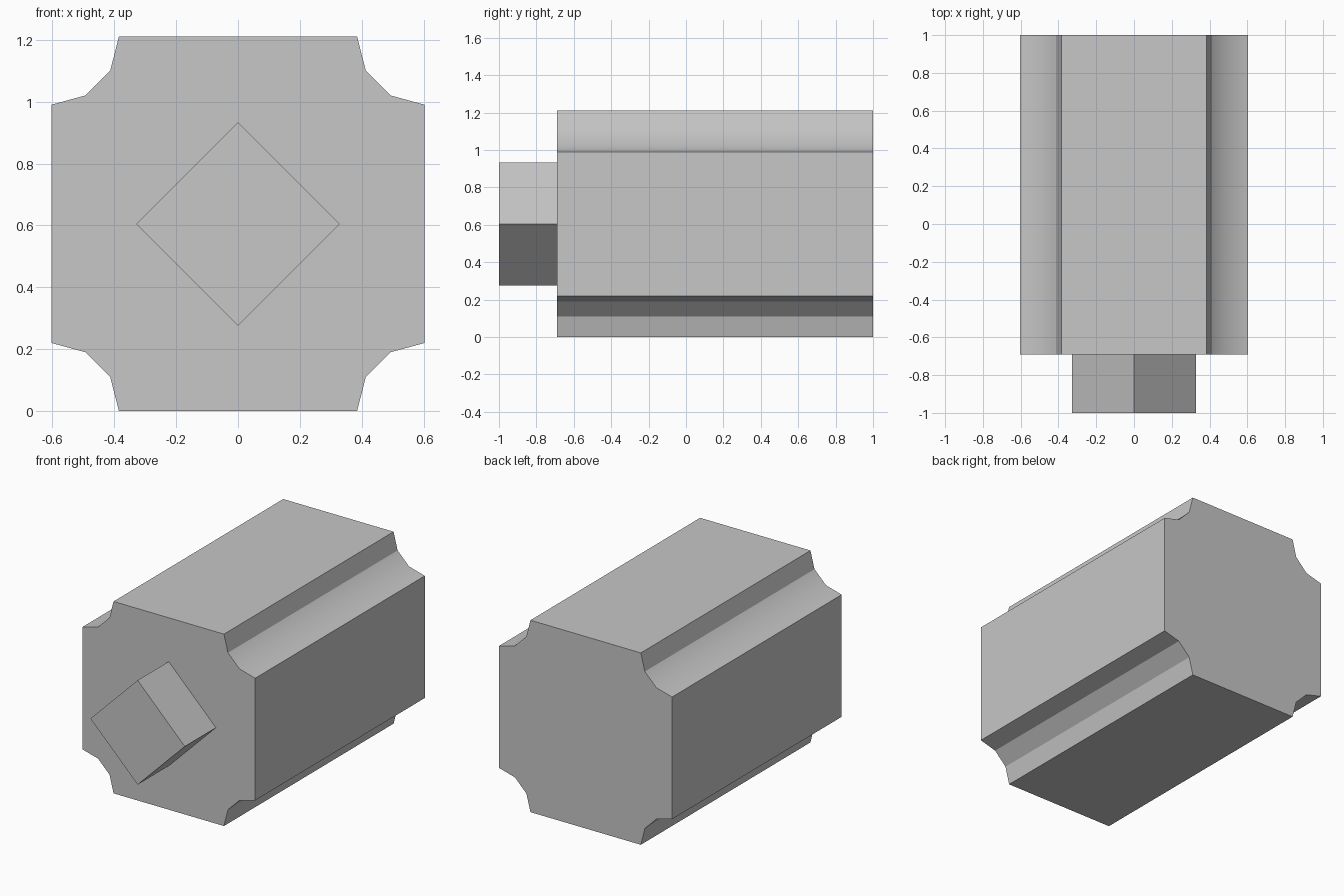
import bpy
import bmesh

default_cube = bpy.data.objects.get("Cube")
if default_cube:
    bpy.data.objects.remove(default_cube, do_unlink=True)

CENTRE_Z = 0.605
FLUTE_Z = 1.02

grey = bpy.data.materials.new("light grey")
grey.use_nodes = True
colour = (0.57, 0.57, 0.57, 1)
grey.diffuse_color = colour
grey.node_tree.nodes["Principled BSDF"].inputs["Base Color"].default_value = colour


def extrude_profile(name, profile, y_front, y_back):
    """Extrude an (x, z) outline along y into a closed prism."""
    bm = bmesh.new()
    face = bm.faces.new([bm.verts.new((x, y_front, z + CENTRE_Z)) for x, z in profile])
    result = bmesh.ops.extrude_face_region(bm, geom=[face], use_keep_orig=True)
    for v in result["geom"]:
        if isinstance(v, bmesh.types.BMVert):
            v.co.y = y_back
    bmesh.ops.recalc_face_normals(bm, faces=bm.faces)
    # Only the shallow crease in the upper flutes is smooth
    for f in bm.faces:
        f.smooth = True
    for e in bm.edges:
        e.smooth = all(abs(v.co.z - FLUTE_Z) < 0.005 for v in e.verts) and e.calc_length() > 0.99 + 0.5
    mesh = bpy.data.meshes.new(name)
    bm.to_mesh(mesh)
    bm.free()
    mesh.materials.append(grey)
    obj = bpy.data.objects.new(name, mesh)
    bpy.context.collection.objects.link(obj)
    return obj


# Square body with a concave flute along each corner
corner = [(0.603, 0.385), (0.493, 0.415), (0.413, 0.495), (0.385, 0.605)]
outline = []
for sx, sz in ((1, 1), (-1, 1), (-1, -1), (1, -1)):
    points = [(x * sx, z * sz) for x, z in corner]
    outline += points if sx * sz > 0 else points[::-1]
extrude_profile("fluted_body", outline, -0.69, 1.0)

# Diamond drive stub on the front
r = 0.329
extrude_profile("front_stub", [(r, 0), (0, r), (-r, 0), (0, -r)], -1.0, -0.69)
